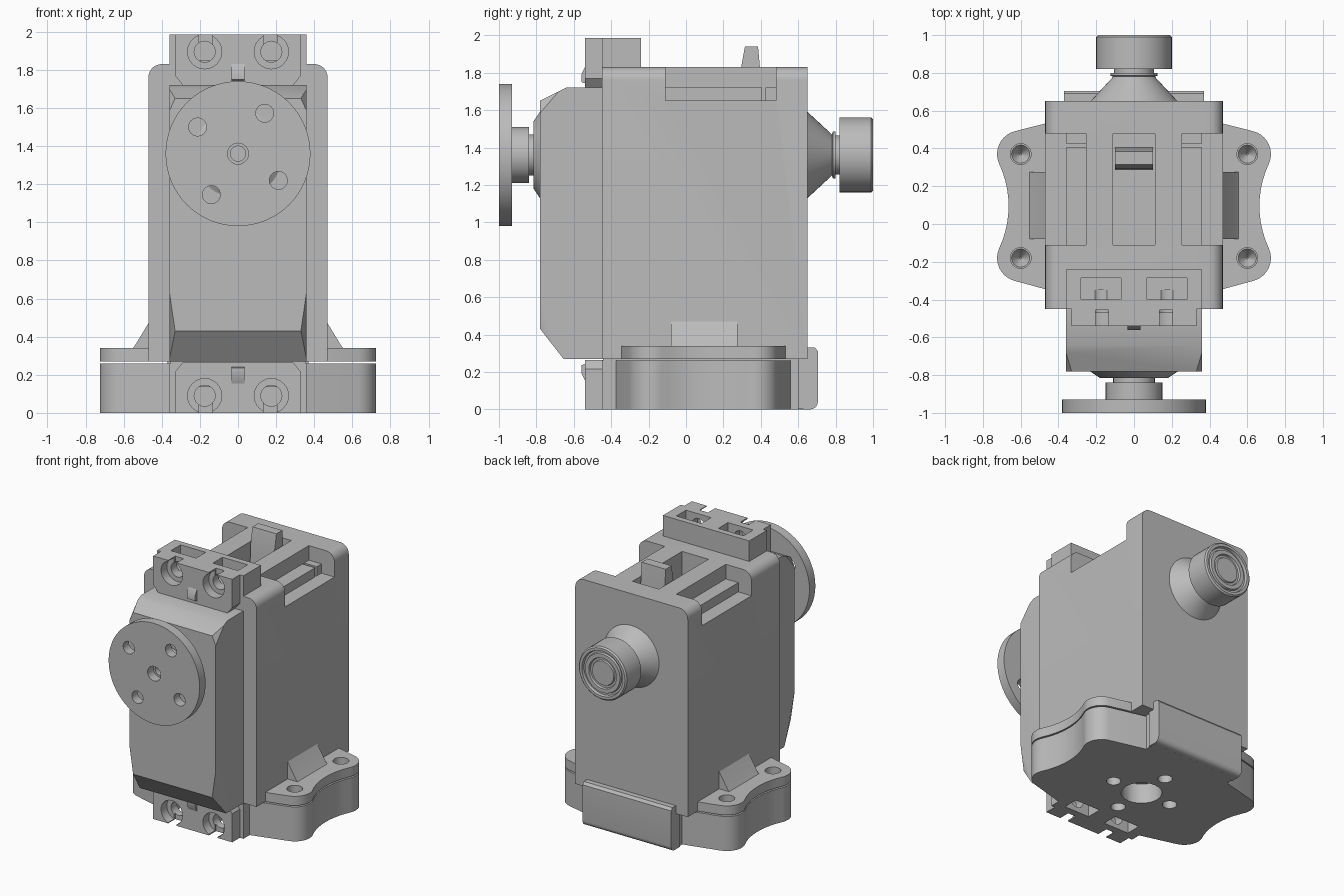
import bpy, bmesh, math
from mathutils import Vector

if "Cube" in bpy.data.objects:
    bpy.data.objects.remove(bpy.data.objects["Cube"], do_unlink=True)

GREY = (0.5, 0.5, 0.5, 1)
mat = bpy.data.materials.new("light grey plastic")
mat.use_nodes = True
mat.diffuse_color = GREY
mat.node_tree.nodes["Principled BSDF"].inputs["Base Color"].default_value = GREY
parts = []
AXLE = 1.36


def finish(name, bm, keep=True):
    bmesh.ops.recalc_face_normals(bm, faces=bm.faces[:])
    me = bpy.data.meshes.new(name)
    bm.to_mesh(me)
    bm.free()
    ob = bpy.data.objects.new(name, me)
    bpy.context.scene.collection.objects.link(ob)
    if keep:
        me.materials.append(mat)
        parts.append(ob)
    return ob


def prism(name, profile, axis, a, b, keep=True):
    """Extrude a flat outline from a to b along an axis."""
    place = {"x": lambda p, t: (t, p[0], p[1]),
             "y": lambda p, t: (p[0], t, p[1]),
             "z": lambda p, t: (p[0], p[1], t)}[axis]
    bm = bmesh.new()
    ends = [[bm.verts.new(place(p, t)) for p in profile] for t in (a, b)]
    for ring in ends:
        bm.faces.new(ring)
    n = len(profile)
    for i in range(n):
        j = (i + 1) % n
        bm.faces.new((ends[0][i], ends[0][j], ends[1][j], ends[1][i]))
    return finish(name, bm, keep)


def box(name, x, y, z, keep=True):
    return prism(name, [(x[0], y[0]), (x[1], y[0]), (x[1], y[1]), (x[0], y[1])],
                 "z", z[0], z[1], keep)


def lathe(name, profile, axis, center, keep=True, n=48):
    """Spin (radius, height) pairs around the y or z axis."""
    bm = bmesh.new()
    rings = []
    for r, t in profile:
        ring = []
        for i in range(n):
            u, v = r * math.cos(math.tau * i / n), r * math.sin(math.tau * i / n)
            p = (center[0] + u, t, center[1] + v) if axis == "y" else (center[0] + u, center[1] + v, t)
            ring.append(bm.verts.new(p))
        rings.append(ring)
    for lo, hi in zip(rings, rings[1:]):
        for i in range(n):
            j = (i + 1) % n
            bm.faces.new((lo[i], lo[j], hi[j], hi[i]))
    bm.faces.new(rings[0])
    bm.faces.new(rings[-1])
    return finish(name, bm, keep)


def drill(r, axis, center, a, b, r2=None):
    return lathe("cutter", [(r, a), (r if r2 is None else r2, b)], axis, center, False, 24)


def hole(*size):
    return box("cutter", *size, keep=False)


def cut(ob, cutters):
    for c in cutters:
        m = ob.modifiers.new("cut", "BOOLEAN")
        m.operation, m.solver, m.object = "DIFFERENCE", "EXACT", c
    bpy.context.view_layer.update()
    ev = ob.evaluated_get(bpy.context.evaluated_depsgraph_get())
    me = bpy.data.meshes.new_from_object(ev)
    ob.modifiers.clear()
    ob.data = me
    for c in cutters:
        bpy.data.objects.remove(c, do_unlink=True)


def arc(cx, cy, r, a, b, n=10):
    angles = [math.radians(a + (b - a) * i / n) for i in range(n + 1)]
    return [(cx + r * math.cos(t), cy + r * math.sin(t)) for t in angles]


def mirrored(half):
    return half + [(-x, y) for x, y in reversed(half)]


# Main housing with rounded top edges and open slots
housing = prism("housing", mirrored([(0.47, 0.27)] + arc(0.4, 1.76, 0.07, 0, 90, 8)), "y", -0.45, 0.65)
cut(housing, [hole((s * 0.255, s * 0.6), (-0.11, 0.48), (1.65, 2)) for s in (-1, 1)]
    + [hole((-0.11, 0.11), (-0.11, 0.48), (1.65, 2))])
for s, side in ((1, "left"), (-1, "right")):
    box(side + "_slot_bar", (s * 0.25, s * 0.36), (-0.115, 0.405), (1.64, 1.72))
    box(side + "_slot_stop", (s * 0.25, s * 0.36), (0.425, 0.485), (1.64, 1.72))
    prism(side + "_gusset", [(s * 0.46, 0.33), (s * 0.56, 0.33), (s * 0.54, 0.355),
                             (s * 0.47, 0.47), (s * 0.46, 0.47)], "y", -0.08, 0.275)
prism("top_tab", [(0.285, 1.64), (0.405, 1.64), (0.395, 1.83), (0.385, 1.94),
                  (0.315, 1.94), (0.295, 1.83)], "x", -0.1, 0.1)

# Front body with sloped top, bottom and corners
body = prism("front_body", [(-0.44, 1.72), (-0.64, 1.72), (-0.78, 1.65), (-0.78, 0.43),
                            (-0.655, 0.27), (-0.44, 0.27)], "x", -0.36, 0.36)
bm = bmesh.new()
bm.from_mesh(body.data)
corners = [((0.362, -0.78, 0.65), (0.33, -0.78, 0.43), (0.362, -0.655, 0.27)),
           ((0.362, -0.78, 1.58), (0.33, -0.78, 1.65), (0.362, -0.66, 1.72))]
for tri in corners:
    for s in (1, -1):
        a, b, c = (Vector((s * p[0], p[1], p[2])) for p in tri)
        no = (b - a).cross(c - a).normalized()
        if no.x * s < 0:
            no.negate()
        res = bmesh.ops.bisect_plane(bm, geom=bm.verts[:] + bm.edges[:] + bm.faces[:],
                                     plane_co=a, plane_no=no, clear_outer=True)
        edges = [g for g in res["geom_cut"] if isinstance(g, bmesh.types.BMEdge)]
        bmesh.ops.holes_fill(bm, edges=edges)
bmesh.ops.recalc_face_normals(bm, faces=bm.faces[:])
bm.to_mesh(body.data)
bm.free()


# Screw mounts above and below the front body
def mount_cutters(flip):
    out = []
    for s in (-1, 1):
        x = s * 0.175
        z = flip(1.895)
        out += [hole((s * 0.07, s * 0.28), (-0.40, -0.285), sorted((flip(1.85), flip(2.1)))),
                drill(0.055, "y", (x, z), -0.5, -0.35),
                drill(0.09, "y", (x, z), -0.6, -0.47),
                hole((s * 0.135, s * 0.205), (-0.6, -0.455), sorted((z, flip(2.1))))]
    return out


def screw_plate(name, flip):
    outline = mirrored([(0.29, flip(1.72)), (0.33, flip(1.77)), (0.33, flip(1.985))])
    plate = prism(name, outline, "y", -0.54, -0.44)
    cut(plate, mount_cutters(flip))
    prism(name + "_rib", [(-0.5, flip(1.73)), (-0.56, flip(1.75)), (-0.56, flip(1.79)),
                          (-0.535, flip(1.84)), (-0.5, flip(1.84))], "x", -0.035, 0.035)


def upright(z):
    return z


def flipped(z):
    return 1.985 - z


screw_plate("top_screw_plate", upright)
screw_plate("bottom_screw_plate", flipped)
top_mount = box("top_mount", (-0.36, 0.36), (-0.45, -0.24), (1.8, 1.985))
cut(top_mount, mount_cutters(upright))

# Mounting base and flange sharing one eared outline
waist = 0.275 / math.sin(math.radians(25))
ears = ([(0.36, -0.375)] + arc(0.6, -0.18, 0.125, -74, 25)
        + arc(0.6 + waist * math.cos(math.radians(25)), 0.095, waist - 0.125, 205, 155)[1:-1]
        + arc(0.6, 0.37, 0.125, -25, 74) + [(0.36, 0.56)])
base = prism("base", mirrored([(0.36, -0.45)] + ears + [(0.36, 0.65)]), "z", 0, 0.26)
flange = prism("flange", mirrored(ears), "z", 0.27, 0.34)
ear_holes = [(s * 0.6, y) for s in (-1, 1) for y in (-0.18, 0.37)]
cut(flange, [drill(0.055, "z", p, 0.2, 0.4) for p in ear_holes])
base_holes = [drill(0.05, "z", p, -0.1, 0.15)
              for p in ((0.25, 0.08), (-0.25, 0.08), (0, 0.33), (0, -0.17))]
cut(base, [drill(0.055, "z", p, 0.27, 0.2, 0.005) for p in ear_holes]
    + base_holes + [drill(0.14, "z", (0, 0.08), -0.1, 0.15)] + mount_cutters(flipped))
box("base_riser", (-0.355, 0.355), (-0.445, 0.645), (0.255, 0.28))
prism("back_block", [(0.6, 0.001)] + arc(0.665, 0.04, 0.04, -90, 0, 5)
      + [(0.705, 0.31), (0.69, 0.33), (0.6, 0.33)], "x", -0.37, 0.37)

# Output horn and its hub at the front
horn = lathe("horn", [(0.38, -1), (0.38, -0.93)], "y", (0, AXLE), n=64)
cut(horn, [drill(0.047, "y", p, -1.1, -0.9)
           for p in ((0.14, 1.572), (-0.212, 1.5), (0.212, 1.22), (-0.14, 1.145))]
    + [drill(0.055, "y", (0, AXLE), -1.1, -0.9)])
hub = lathe("horn_hub", [(0.15, -0.931), (0.15, -0.84), (0.11, -0.84), (0.11, -0.815),
                         (0.18, -0.815), (0.24, -0.775)], "y", (0, AXLE))
cut(hub, [drill(0.04, "y", (0, AXLE), -1, -0.86)])

# Rear pivot cone and ringed cap
lathe("rear_cone", [(0.235, 0.645), (0.11, 0.78), (0.125, 0.785), (0.125, 0.8),
                    (0.105, 0.8), (0.105, 0.83)], "y", (0, AXLE))
lathe("rear_cap", [(0.2, 0.82), (0.2, 0.99), (0.19, 1), (0.17, 1), (0.165, 0.98),
                   (0.15, 0.98), (0.145, 0.995), (0.115, 0.995), (0.11, 0.98),
                   (0.095, 0.98), (0.09, 0.99)], "y", (0, AXLE))

# Smooth the round surfaces, keep the edges sharp
bpy.ops.object.select_all(action="DESELECT")
for ob in parts:
    ob.select_set(True)
bpy.context.view_layer.objects.active = parts[0]
bpy.ops.object.shade_smooth_by_angle(angle=math.radians(28))
